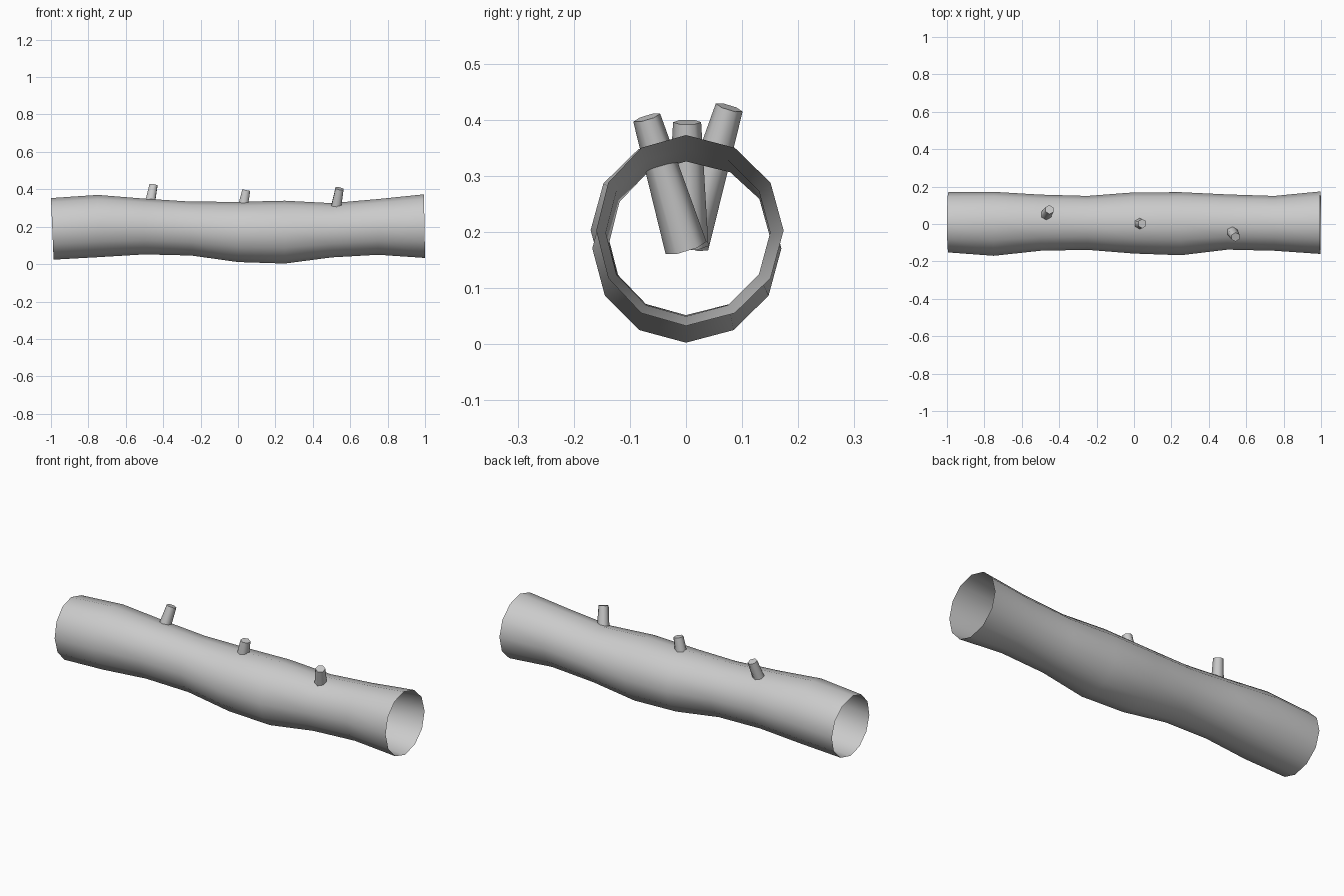
import bpy, bmesh, math
from mathutils import Vector

if "Cube" in bpy.data.objects:
    bpy.data.objects.remove(bpy.data.objects["Cube"])

# Single weathered grey
bark = bpy.data.materials.new("grey_bark")
bark.use_nodes = True
GREY = (0.6, 0.6, 0.6, 1.0)
bark.diffuse_color = GREY
bark.node_tree.nodes["Principled BSDF"].inputs["Base Color"].default_value = GREY


def finish(bm, name):
    mesh = bpy.data.meshes.new(name)
    bm.to_mesh(mesh)
    bm.free()
    obj = bpy.data.objects.new(name, mesh)
    bpy.context.collection.objects.link(obj)
    mesh.materials.append(bark)
    bpy.ops.object.select_all(action="DESELECT")
    obj.select_set(True)
    bpy.context.view_layer.objects.active = obj
    bpy.ops.object.shade_smooth_by_angle(angle=math.radians(65))
    return obj


def bridge(bm, a, b):
    n = len(a)
    for i in range(n):
        j = (i + 1) % n
        bm.faces.new((a[i], a[j], b[j], b[i]))


# Hollow log: open tube through uneven rings (x, bottom z, top z, front y, back y)
RINGS = [
    (-0.993, 0.024, 0.353, -0.152, 0.170),
    (-0.75, 0.037, 0.370, -0.170, 0.172),
    (-0.5, 0.052, 0.350, -0.143, 0.157),
    (-0.25, 0.046, 0.334, -0.138, 0.150),
    (0.0, 0.011, 0.333, -0.158, 0.169),
    (0.25, 0.003, 0.339, -0.167, 0.170),
    (0.5, 0.036, 0.326, -0.137, 0.158),
    (0.75, 0.050, 0.348, -0.143, 0.150),
    (0.997, 0.033, 0.373, -0.160, 0.174),
]
SIDES = 12
bm = bmesh.new()
loops = []
for x, z0, z1, y0, y1 in RINGS:
    # End rings lean slightly
    lean = {-0.993: -0.007, 0.997: -0.003}.get(x, 0)
    loop = []
    for k in range(SIDES):
        a = math.tau * k / SIDES
        y = (y0 + y1) / 2 * abs(math.cos(a)) + (y1 - y0) / 2 * math.cos(a)
        z = (z0 + z1) / 2 + (z1 - z0) / 2 * math.sin(a)
        loop.append(bm.verts.new((x + lean * math.sin(a), y, z)))
    loops.append(loop)
for a, b in zip(loops, loops[1:]):
    bridge(bm, a, b)
bmesh.ops.recalc_face_normals(bm, faces=bm.faces)
finish(bm, "hollow_log")


# Branch stubs: tapered six-sided pegs rooted inside the log
def stub(name, base, tip):
    base, tip = Vector(base), Vector(tip)
    axis = (tip - base).normalized()
    v = axis.cross(Vector((1, 0, 0))).normalized()
    u = v.cross(axis)
    bm = bmesh.new()
    ends = []
    for centre, radius in ((base, 0.038), (tip, 0.025)):
        ends.append([bm.verts.new(centre + radius * (v * math.cos(a) + u * math.sin(a)))
                     for a in (math.tau * k / 6 for k in range(6))])
    bridge(bm, *ends)
    for end in ends:
        bm.faces.new(end)
    bmesh.ops.recalc_face_normals(bm, faces=bm.faces)
    finish(bm, name)


stub("right_branch", (-0.5, 0.003, 0.178), (-0.452, 0.077, 0.422))
stub("middle_branch", (0.0, 0.002, 0.175), (0.044, 0.002, 0.396))
stub("left_branch", (0.5, 0.0, 0.172), (0.543, -0.07, 0.404))
